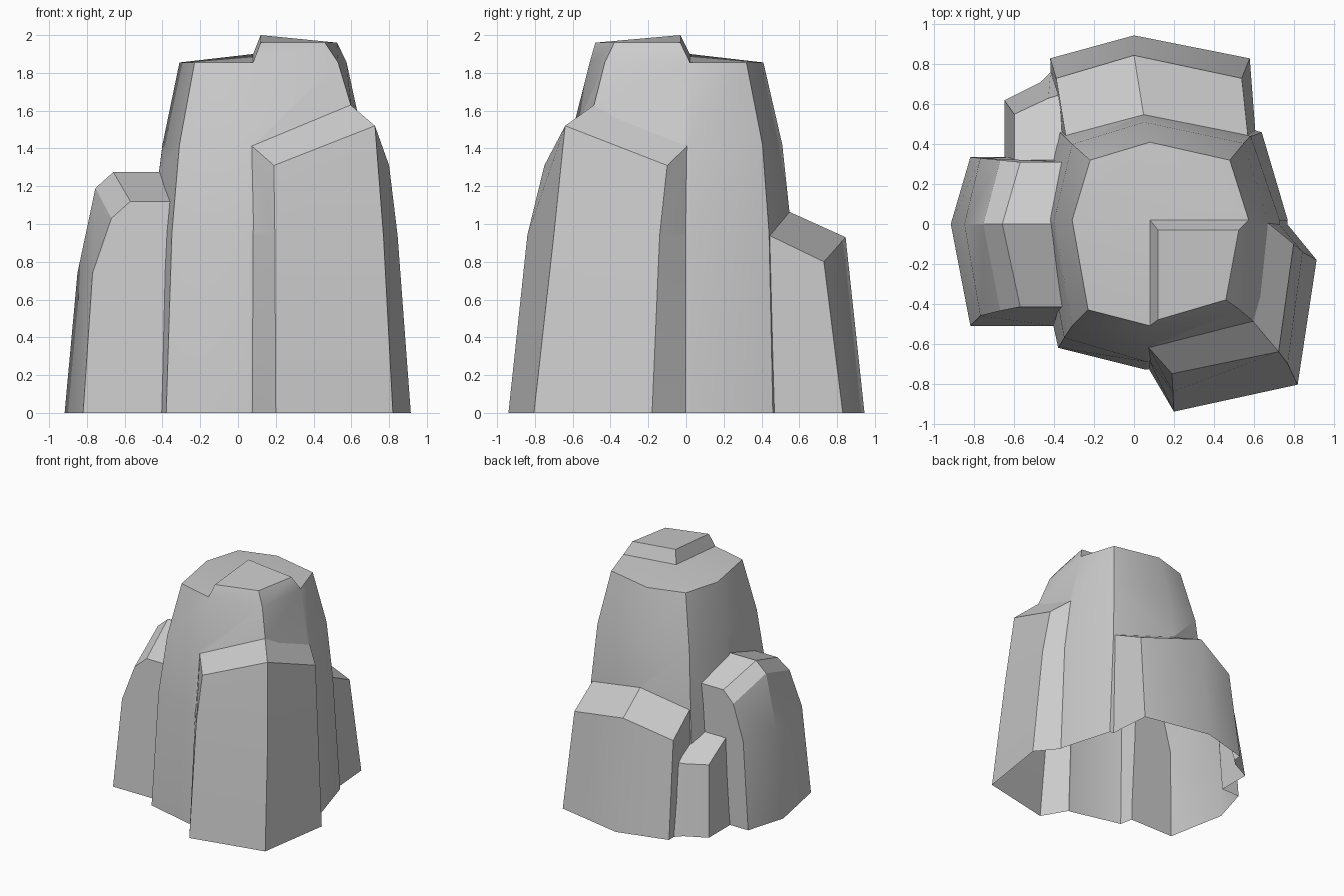
import bpy, bmesh
from mathutils import Vector

if "Cube" in bpy.data.objects:
    bpy.data.objects.remove(bpy.data.objects["Cube"])


def loft(name, rings, cap_end=True):
    """Join closed rings with quads and cap the ends; returns (bmesh, ring verts)."""
    bm = bmesh.new()
    vs = [[bm.verts.new(p) for p in r] for r in rings]
    n = len(rings[0])
    for a, b in zip(vs, vs[1:]):
        for i in range(n):
            j = (i + 1) % n
            bm.faces.new((a[i], a[j], b[j], b[i]))
    bm.faces.new(vs[0])
    if cap_end:
        bm.faces.new(vs[-1])
    return bm, vs


def finish(name, bm):
    bmesh.ops.recalc_face_normals(bm, faces=bm.faces)
    me = bpy.data.meshes.new(name)
    bm.to_mesh(me)
    bm.free()
    ob = bpy.data.objects.new(name, me)
    bpy.context.collection.objects.link(ob)
    return ob


def buttress(name, rings):
    """Six-post block: posts 0, 4, 5 sit inside the core, 1-3 face outward."""
    bm, vs = loft(name, rings, cap_end=False)
    t = vs[-1]
    bm.faces.new((t[0], t[1], t[2], t[5]))
    bm.faces.new((t[5], t[2], t[3], t[4]))
    return finish(name, bm)


# Central column: eight-sided rings, left vertex first, running past the front
levels = [
    (0, [(-.52, .02), (-.38, -.62), (.06, -.73), (.74, -.62),
         (.77, .02), (.64, .46), (.05, .62), (-.42, .5)]),
    (.95, [(-.46, .02), (-.35, -.57), (.06, -.69), (.70, -.58),
           (.73, .02), (.585, .44), (.05, .56), (-.35, .44)]),
    (1.42, [(-.40, .02), (-.31, -.51), (.055, -.62), (.66, -.54),
            (.67, .02), (.55, .405), (.05, .51), (-.31, .40)]),
    (1.855, [(-.31, .02), (-.23, -.43), (.08, -.51), (.53, -.43),
             (.575, .02), (.48, .32), (.08, .41), (-.22, .32)]),
]
bm, vs = loft("rock", [[(x, y, z) for x, y in r] for z, r in levels], False)
t = vs[-1]
c = bm.verts.new((.08, .02, 1.90))
quarters = [bm.faces.new((t[i], t[i + 1], t[(i + 2) % 8], c)) for i in (0, 2, 4, 6)]

# Raised block on the front-right quarter of the top
top = [(.12, -.48, 1.96), (.46, -.38, 1.96), (.525, -.03, 1.96), (.12, -.03, 2.0)]
base = list(quarters[1].verts)
bm.faces.remove(quarters[1])
up = [bm.verts.new(p) for p in top]
for i in range(4):
    j = (i + 1) % 4
    bm.faces.new((base[i], base[j], up[j], up[i]))
bm.faces.new(up)
rock = finish("rock", bm)

# Tall front-right buttress
front = buttress("front_buttress", [
    [(.065, -.71, 0), (.20, -.94, 0), (.82, -.805, 0),
     (.915, -.18, 0), (.755, .015, 0), (.6, -.48, 0)],
    [(.065, -.67, .94), (.195, -.84, .94), (.77, -.70, .94),
     (.845, -.14, .94), (.715, .015, .94), (.6, -.48, .94)],
    [(.065, -.61, 1.42), (.19, -.75, 1.31), (.725, -.64, 1.52),
     (.80, -.10, 1.31), (.66, .015, 1.42), (.59, -.48, 1.635)],
])

# Low back buttress
back = buttress("back_buttress", [
    [(.61, .44, 0), (.58, .83, 0), (0, .945, 0),
     (-.42, .83, 0), (-.41, .48, 0), (.05, .5, 0)],
    [(.572, .43, .945), (.54, .73, .80), (0, .845, .93),
     (-.39, .73, .80), (-.34, .43, .945), (.05, .535, 1.07)],
])

# Left buttress: side profiles (x, y, z) swept from front to back
edge = [(-.82, 0), (-.77, .74), (-.67, 1.03), (-.57, 1.12), (-.28, 1.12), (-.28, 0)]
mid = [(-.918, 0), (-.85, .74), (-.755, 1.19), (-.66, 1.275), (-.28, 1.275), (-.28, 0)]
front_y = [-.51, -.46, -.435, -.415, -.415, -.51]
back_y = [.335, .33, .32, .31, .31, .335]
left = finish("left_buttress", loft("left_buttress", [
    [(x, y, z) for (x, z), y in zip(edge, front_y)],
    [(x, 0, z) for x, z in mid],
    [(x, y, z) for (x, z), y in zip(edge, back_y)],
])[0])

# Small block in the back-left corner
small = finish("corner_block", loft("corner_block", [
    [(-.65, .25, 0), (-.65, .62, 0), (-.47, .71, 0), (-.38, .80, 0), (-.3, .25, 0)],
    [(-.60, .25, .765), (-.60, .55, .58), (-.43, .63, .575), (-.33, .66, .575), (-.3, .25, .765)],
])[0])

# Fuse everything into one shell
bpy.context.view_layer.objects.active = rock
for part in (front, back, left, small):
    m = rock.modifiers.new("join", 'BOOLEAN')
    m.operation = 'UNION'
    m.solver = 'EXACT'
    m.object = part
    bpy.ops.object.modifier_apply(modifier=m.name)
    bpy.data.objects.remove(part)

# Open underside
bm = bmesh.new()
bm.from_mesh(rock.data)
floor = [f for f in bm.faces if all(v.co.z < .001 for v in f.verts)]
bmesh.ops.delete(bm, geom=floor, context='FACES')
bm.to_mesh(rock.data)
bm.free()

rock.select_set(True)
bpy.ops.object.shade_smooth_by_angle(angle=.52)
